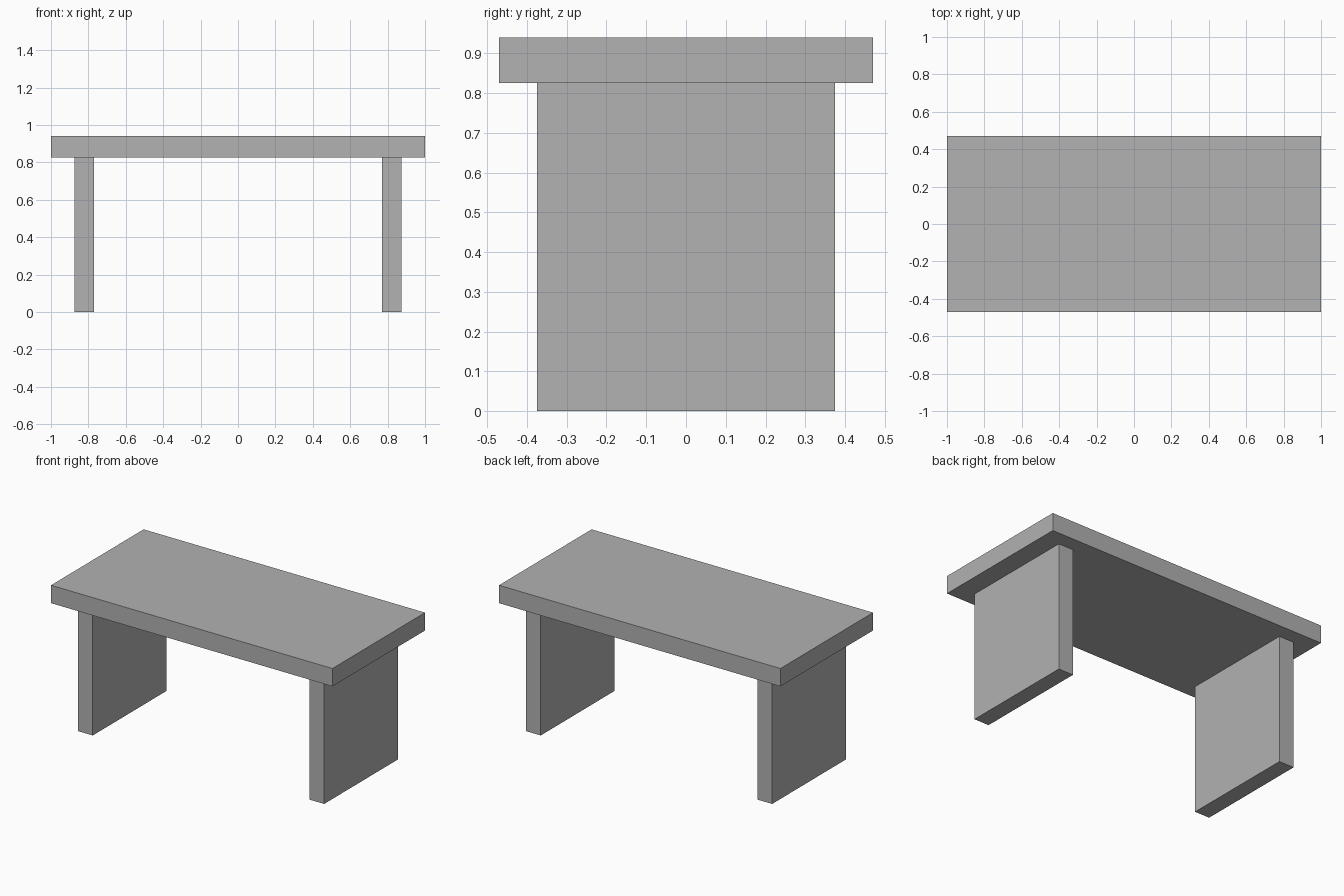
import bpy

cube = bpy.data.objects.get("Cube")
if cube:
    bpy.data.objects.remove(cube, do_unlink=True)

GREY = (0.445, 0.445, 0.445, 1)
grey = bpy.data.materials.new("plain grey")
grey.use_nodes = True
grey.diffuse_color = GREY
grey.node_tree.nodes["Principled BSDF"].inputs["Base Color"].default_value = GREY

HEIGHT = 0.94
LEG_HEIGHT = 0.825


def box(name, size, centre):
    """Flat-faced box with its scale applied."""
    bpy.ops.mesh.primitive_cube_add(size=1, location=centre)
    obj = bpy.context.object
    obj.name = name
    obj.scale = size
    bpy.ops.object.transform_apply(location=False, rotation=False, scale=True)
    obj.data.materials.append(grey)
    return obj


# Table top
box("table_top", (2, 0.94, HEIGHT - LEG_HEIGHT), (0, 0, (HEIGHT + LEG_HEIGHT) / 2))

# Slab legs, one at each end
for side, name in ((1, "left_leg"), (-1, "right_leg")):
    box(name, (0.105, 0.75, LEG_HEIGHT), (side * 0.8225, 0, LEG_HEIGHT / 2))
